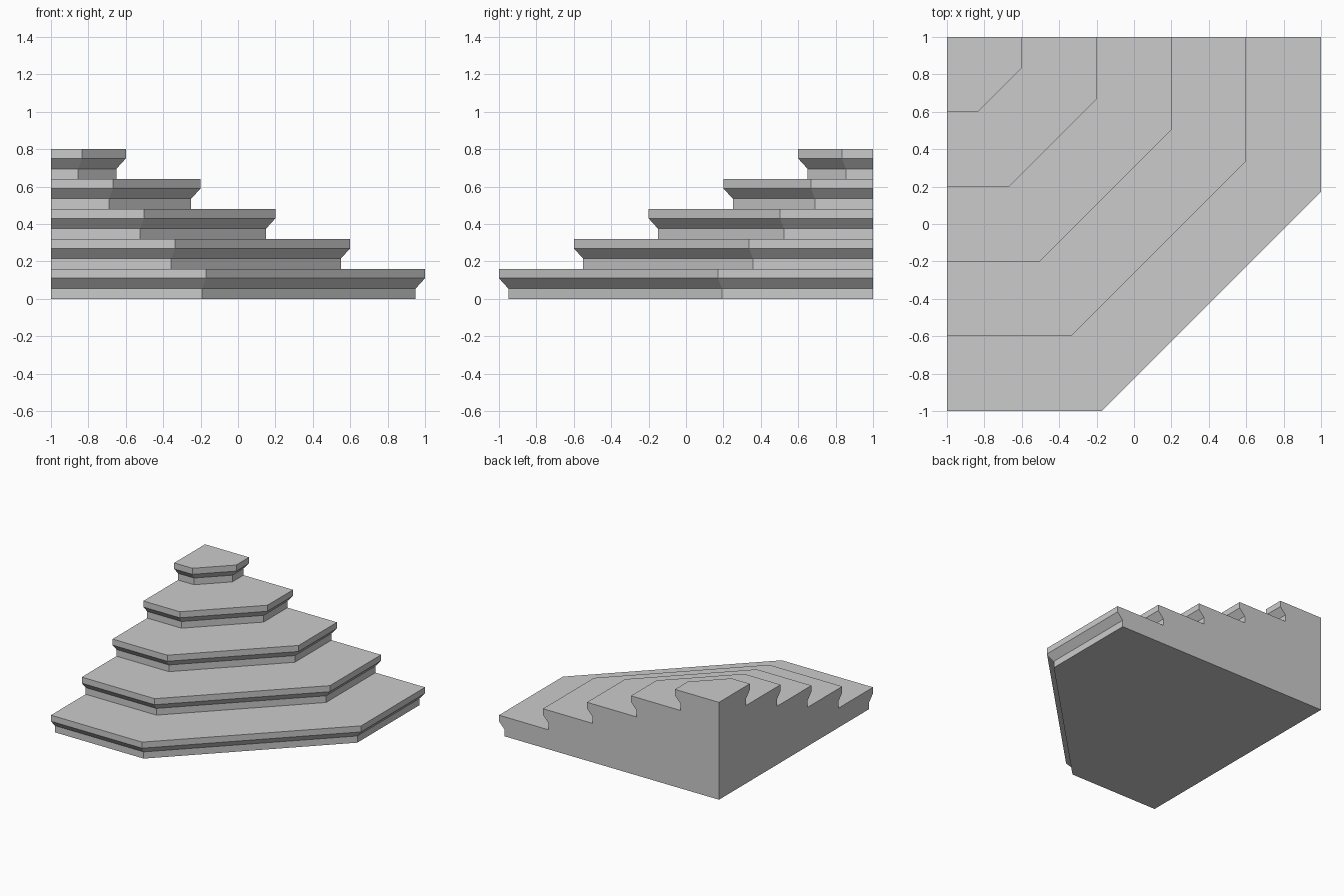
import bpy
import bmesh
import math

cube = bpy.data.objects.get("Cube")
if cube:
    bpy.data.objects.remove(cube, do_unlink=True)

STEPS, RISE, GOING, NOSING = 5, 0.16, 0.4, 0.05
CORNER_X, CORNER_Y = -1.0, 1.0
CHAMFER = math.tan(math.radians(22.5))

# Stair profile: (distance from the inner corner, height), from floor to top
profile = []
for i in range(STEPS):
    reach, z = GOING * (STEPS - i), RISE * i
    profile += [(reach - NOSING, z), (reach - NOSING, z + 0.055),
                (reach, z + 0.11), (reach, z + RISE)]

bm = bmesh.new()


def ring(reach, z):
    """Quarter-octagon outline around the inner corner."""
    c = reach * CHAMFER
    outline = [(0, reach), (c, reach), (reach, c), (reach, 0)]
    return [bm.verts.new((CORNER_X + x, CORNER_Y - y, z)) for x, y in outline]


# Risers, nosings and treads
rings = [ring(r, z) for r, z in profile]
for low, high in zip(rings, rings[1:]):
    for j in range(3):
        bm.faces.new((low[j], low[j + 1], high[j + 1], high[j]))

# Underside, top landing and the two flat back walls
foot = bm.verts.new((CORNER_X, CORNER_Y, 0))
head = bm.verts.new((CORNER_X, CORNER_Y, RISE * STEPS))
bm.faces.new([foot] + rings[0][::-1])
bm.faces.new([head] + rings[-1])
bm.faces.new([foot] + [r[0] for r in rings] + [head])
bm.faces.new([head] + [r[3] for r in reversed(rings)] + [foot])
bmesh.ops.recalc_face_normals(bm, faces=bm.faces)

mesh = bpy.data.meshes.new("corner_stairs")
bm.to_mesh(mesh)
bm.free()

# Plain grey finish
grey = bpy.data.materials.new("light grey")
grey.use_nodes = True
colour = (0.6, 0.6, 0.6, 1)
grey.diffuse_color = colour
grey.node_tree.nodes["Principled BSDF"].inputs["Base Color"].default_value = colour
mesh.materials.append(grey)

stairs = bpy.data.objects.new("corner_stairs", mesh)
bpy.context.collection.objects.link(stairs)
